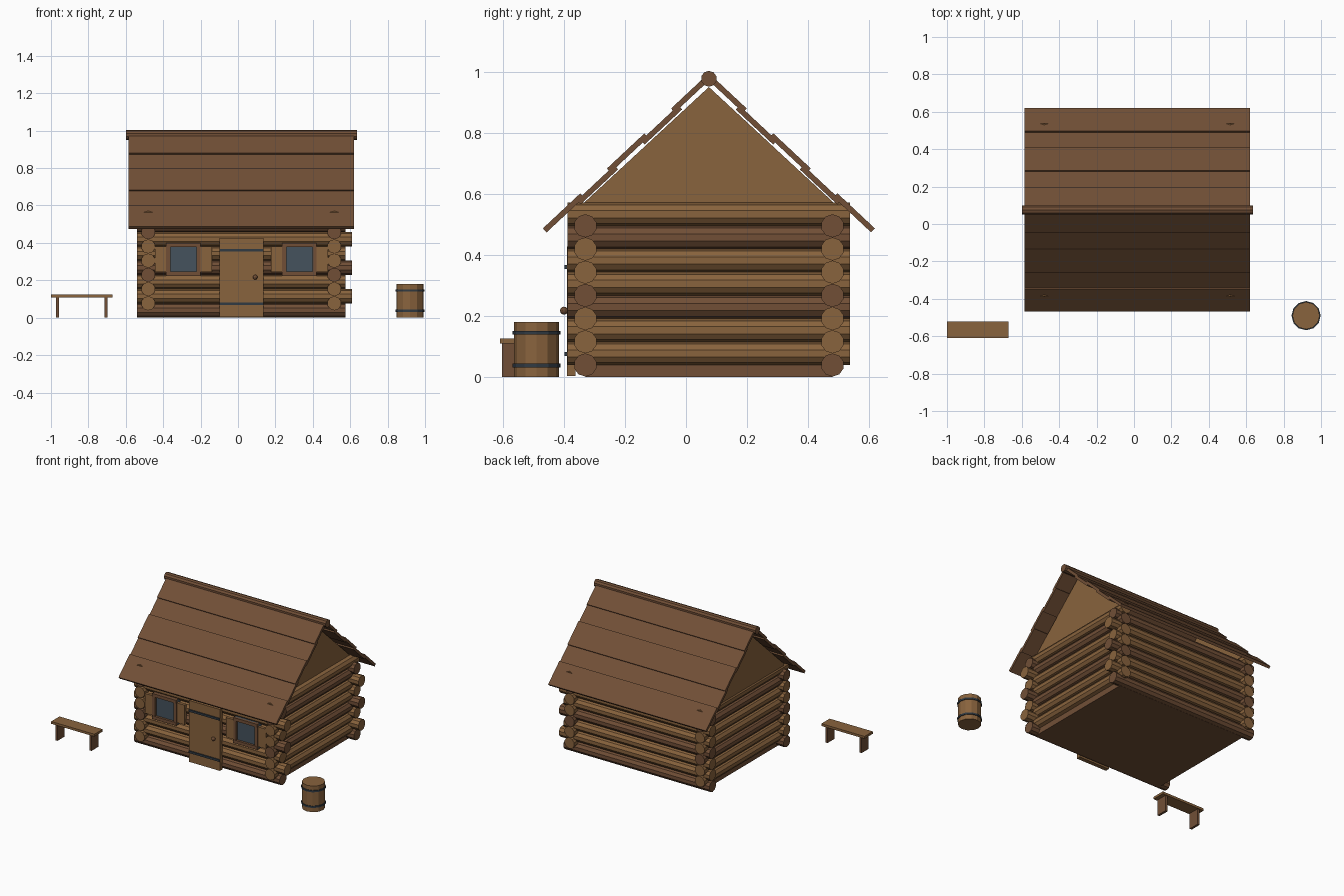
import bpy, math
from mathutils import Vector

if "Cube" in bpy.data.objects:
    bpy.data.objects.remove(bpy.data.objects["Cube"])


def material(name, rgb):
    m = bpy.data.materials.new(name)
    m.use_nodes = True
    m.diffuse_color = (*rgb, 1)
    m.node_tree.nodes["Principled BSDF"].inputs["Base Color"].default_value = (*rgb, 1)
    return m


LIGHT = material("light wood", (0.25, 0.125, 0.047))
DARK = material("dark wood", (0.165, 0.078, 0.037))
GLASS = material("window glass", (0.06, 0.085, 0.11))
IRON = material("iron", (0.03, 0.042, 0.055))


def finish(name, mat):
    o = bpy.context.object
    o.name = name
    o.data.materials.append(mat)
    return o


def box(name, x, y, z, mat):
    """Box from (low, high) ranges on each axis."""
    lo, hi = Vector((x[0], y[0], z[0])), Vector((x[1], y[1], z[1]))
    bpy.ops.mesh.primitive_cube_add(size=1, location=(lo + hi) / 2)
    o = finish(name, mat)
    o.data.transform(o.matrix_world.Diagonal((*(hi - lo), 1)))
    return o


def rod(name, start, end, r, mat, sides=10):
    """Round log between two points."""
    a, b = Vector(start), Vector(end)
    bpy.ops.mesh.primitive_cylinder_add(vertices=sides, radius=r, depth=(b - a).length,
                                        location=(a + b) / 2)
    o = finish(name, mat)
    o.rotation_euler = (b - a).to_track_quat('Z', 'Y').to_euler()
    return o


LEFT, RIGHT, FRONT, BACK = -0.48, 0.515, -0.33, 0.48
MID, STEP, R = 0.075, 0.076, 0.038

# Log walls, the two directions staggered by half a log
box("foundation", (LEFT, RIGHT), (FRONT, BACK), (0, 0.05), DARK)
for i in range(7):
    z = 0.039 + i * STEP
    end = 0.61 if i % 2 else 0.575
    for side, y in (("front", FRONT), ("back", BACK)):
        rod(side + "_log", (-0.54, y, z), (end, y, z), R, LIGHT if i % 3 else DARK)
    z += STEP / 2
    for side, x in (("left", RIGHT), ("right", LEFT)):
        rod(side + "_log", (x, -0.388, z), (x, 0.537, z), R, DARK if i % 3 == 2 else LIGHT)

# Gable ends
for side, x in (("left", RIGHT), ("right", LEFT)):
    mesh = bpy.data.meshes.new(side + "_gable")
    profile = [(-0.335, 0.55), (0.485, 0.55), (0.485, 0.57), (MID, 0.95), (-0.335, 0.57)]
    mesh.from_pydata([(x - 0.015, y, z) for y, z in profile], [], [range(len(profile))])
    gable = bpy.data.objects.new(side + "_gable", mesh)
    bpy.context.collection.objects.link(gable)
    mesh.materials.append(LIGHT)
    solid = gable.modifiers.new("thickness", 'SOLIDIFY')
    solid.thickness, solid.offset = 0.03, 0

# Roof boards, every second one lapped over its neighbours
top, eave, count = Vector((0, 0, 0.975)), Vector((0, 0.525, 0.484)), 5
run = eave - top
slope = math.atan2(-run.z, run.y)
normal = Vector((0, math.sin(slope), math.cos(slope)))
board = run.length / count
for s in (-1, 1):
    for i in range(count):
        raised = i % 2 == 0
        c = top + run * ((i + 0.5) / count) + normal * (0.006 if raised else -0.003)
        o = box("roof_board", (-0.585, 0.62), (-board / 2 - 0.012, board / 2 + 0.012),
                (-0.009, 0.009), DARK)
        shift = 0.0175
        o.location = (shift, MID + s * c.y, c.z)
        o.rotation_euler.x = -s * slope
rod("ridge_log", (-0.6, MID, 0.977), (0.635, MID, 0.977), 0.026, DARK)

# Door with iron straps and a knob
box("door", (-0.1, 0.135), (-0.39, -0.362), (0.003, 0.427), LIGHT)
for z in (0.36, 0.075):
    box("door_strap", (-0.1, 0.135), (-0.398, -0.389), (z - 0.007, z + 0.007), IRON)
bpy.ops.mesh.primitive_uv_sphere_add(segments=10, ring_count=6, radius=0.013,
                                     location=(0.092, -0.4, 0.217))
finish("door_knob", DARK)

# Windows with frames and shutters
for x in (-0.292, 0.328):
    w, h, z, t = 0.092, 0.088, 0.312, 0.022
    box("window_glass", (x - w, x + w), (-0.374, -0.34), (z - h, z + h), GLASS)
    for s in (-1, 1):
        box("frame_side", sorted((x + s * (w - t), x + s * w)), (-0.388, -0.35),
            (z - h, z + h), DARK)
        box("frame_rail", (x - w, x + w), (-0.39, -0.35),
            sorted((z + s * (h - t), z + s * h)), DARK)
        box("shutter", sorted((x + s * w, x + s * (w + 0.06))), (-0.382, -0.36),
            (z - 0.068, z + 0.068), LIGHT)

# Barrel
bx, by = 0.92, -0.49
rod("barrel", (bx, by, 0), (bx, by, 0.18), 0.073, LIGHT, 12)
for z in (0.037, 0.145):
    rod("barrel_hoop", (bx, by, z - 0.006), (bx, by, z + 0.006), 0.078, IRON, 12)

# Bench
box("bench_seat", (-1, -0.67), (-0.61, -0.52), (0.109, 0.125), LIGHT)
for x in (-0.965, -0.705):
    box("bench_leg", (x - 0.008, x + 0.008), (-0.603, -0.527), (0, 0.11), DARK)
